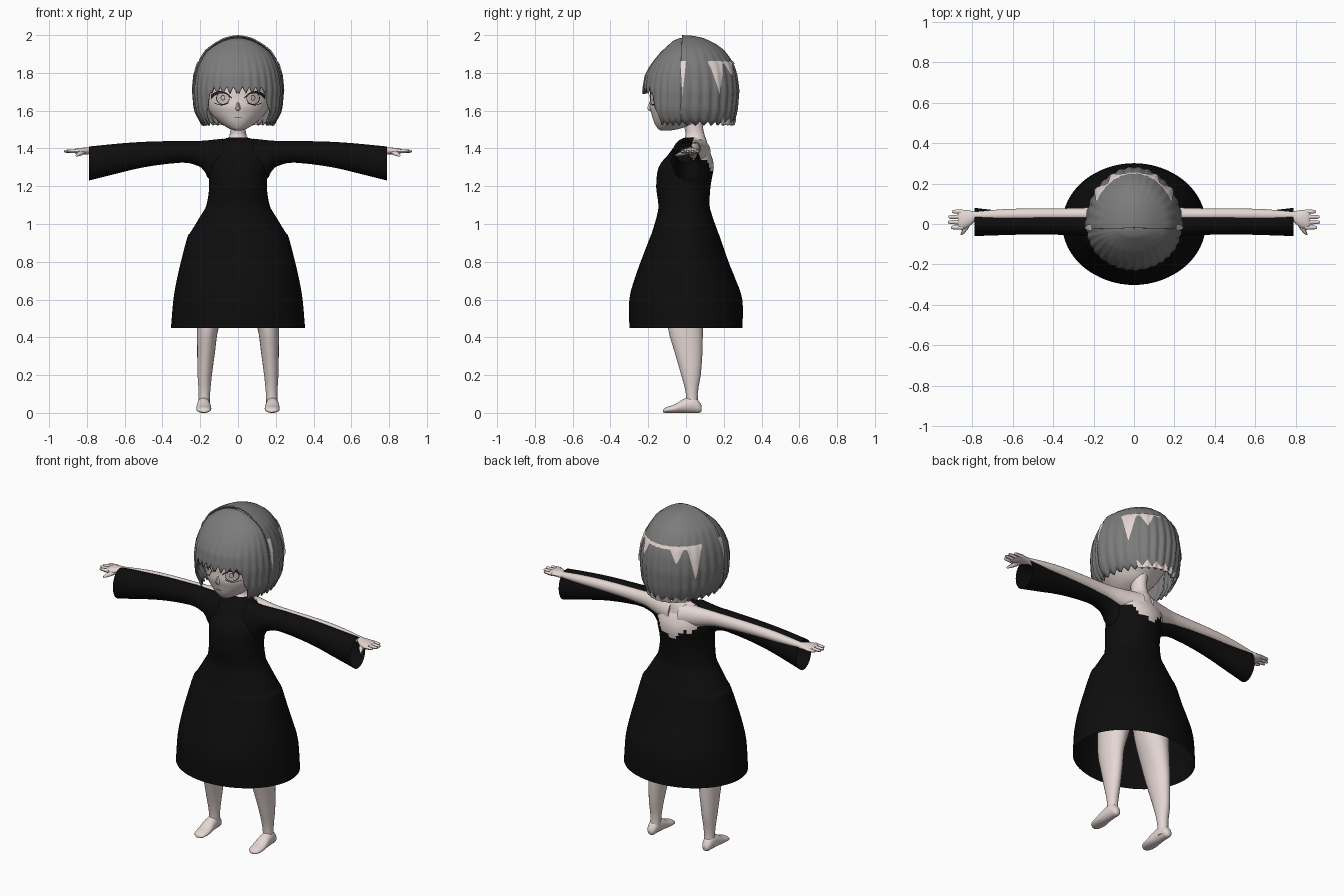
import bpy, bmesh
from math import sin, cos, pi, radians, degrees, sqrt

cube = bpy.data.objects.get("Cube")
if cube:
    bpy.data.objects.remove(cube)


def material(name, r, g, b):
    m = bpy.data.materials.new(name)
    m.use_nodes = True
    m.diffuse_color = (r, g, b, 1)
    bsdf = m.node_tree.nodes["Principled BSDF"]
    bsdf.inputs["Base Color"].default_value = (r, g, b, 1)
    bsdf.inputs["Roughness"].default_value = 0.8
    return m


SKIN = material("skin", 0.78, 0.68, 0.65)
HAIR = material("grey hair", 0.2, 0.2, 0.2)
BLACK = material("black cloth", 0.004, 0.004, 0.004)
IRIS = material("pale iris", 0.6, 0.52, 0.5)
LINE = material("dark lines", 0.02, 0.016, 0.016)


def grid(name, rows, mats, closed=False, caps=False, mirror=False, paint=None, thick=0):
    """Skin a grid of points; optionally close rings, cap ends and mirror."""
    bm = bmesh.new()
    vs = [[bm.verts.new(p) for p in row] for row in rows]
    n = len(rows[0])
    for a, b in zip(vs, vs[1:]):
        for j in range(n if closed else n - 1):
            k = (j + 1) % n
            bm.faces.new((a[j], a[k], b[k], b[j]))
    if caps:
        bm.faces.new(vs[0])
        bm.faces.new(vs[-1])
    bmesh.ops.remove_doubles(bm, verts=bm.verts, dist=0.0001)
    bmesh.ops.recalc_face_normals(bm, faces=bm.faces)
    if paint:
        for f in bm.faces:
            f.material_index = paint(f.calc_center_median())
    me = bpy.data.meshes.new(name)
    bm.to_mesh(me)
    bm.free()
    for m in mats:
        me.materials.append(m)
    ob = bpy.data.objects.new(name, me)
    bpy.context.collection.objects.link(ob)
    if mirror:
        ob.modifiers.new("Mirror", 'MIRROR').use_mirror_merge = False
    if thick:
        s = ob.modifiers.new("Thickness", 'SOLIDIFY')
        s.thickness, s.offset = thick, 0
    bpy.ops.object.select_all(action='DESELECT')
    ob.select_set(True)
    bpy.context.view_layer.objects.active = ob
    bpy.ops.object.shade_smooth_by_angle(angle=radians(45))
    return ob


def smooth_rows(rows, steps):
    """Resample a table of sections with a flowing curve."""
    out = []
    for i in range(len(rows) - 1):
        p0, p1, p2 = rows[max(i - 1, 0)], rows[i], rows[i + 1]
        p3 = rows[min(i + 2, len(rows) - 1)]
        for s in range(steps):
            t = s / steps
            out.append([b + t * (c - b) + t * (1 - t) * ((1 - t) * (c - a - 2 * (c - b) / 1 + (c - b))
                        + t * (2 * (c - b) - (d - b))) / 2
                        for a, b, c, d in zip(p0, p1, p2, p3)])
    return out + [list(rows[-1])]


def loft(name, axis, rows, mats, seg=24, steps=3, **kw):
    """Ellipse sections: position, then low/high on the two other axes."""
    rings = []
    for t, u0, u1, v0, v1 in smooth_rows(rows, steps):
        ring = []
        for j in range(seg):
            a = 2 * pi * j / seg
            u = (u0 + u1) / 2 + (u1 - u0) / 2 * cos(a)
            v = (v0 + v1) / 2 + (v1 - v0) / 2 * sin(a)
            ring.append({'x': (t, u, v), 'y': (u, t, v), 'z': (u, v, t)}[axis])
        rings.append(ring)
    return grid(name, rings, mats, closed=True, **kw)


def lookup(table, z):
    """Linear lookup in a table sorted by rising first column."""
    for a, b in zip(table, table[1:]):
        if z <= b[0]:
            t = max(0, (z - a[0]) / (b[0] - a[0]))
            return [p + t * (q - p) for p, q in zip(a, b)]
    return table[-1]


def centred(rows):
    return [(z, -w, w, y0, y1) for z, w, y0, y1 in rows]


# Dress, open at the hem, bare at the upper back
loft("dress", 'z', centred([
    (.45, .355, -.3, .3), (.6, .342, -.3, .298), (.7, .325, -.275, .265),
    (.8, .302, -.24, .225), (.93, .268, -.19, .18), (.955, .252, -.18, .17),
    (1.04, .2, -.155, .14), (1.1, .167, -.146, .125), (1.2, .153, -.158, .13),
    (1.3, .16, -.145, .147), (1.36, .155, -.1, .135), (1.4, .14, -.07, .115),
    (1.44, .1, -.04, .09), (1.46, .04, .0, .08)]), [BLACK, SKIN], seg=64, steps=4, caps=False,
    paint=lambda c: int(c.y > .04 and c.z > 1.255 + abs(c.x) * .6 + .015 * sin(c.x * 70)))

# Flared sleeves and the arms showing behind them
loft("sleeve", 'x', [
    (.08, -.08, .06, 1.22, 1.452), (.15, -.075, .06, 1.235, 1.444), (.175, -.07, .06, 1.275, 1.442),
    (.21, -.063, .06, 1.307, 1.44), (.3, -.055, .06, 1.325, 1.44), (.5, -.052, .06, 1.3, 1.435),
    (.65, -.055, .065, 1.265, 1.424), (.79, -.06, .08, 1.23, 1.41)], [BLACK], seg=32, mirror=True)
loft("arm", 'x', [
    (.03, .01, .13, 1.31, 1.45), (.14, .012, .1, 1.335, 1.442), (.25, .016, .08, 1.36, 1.437),
    (.5, .018, .077, 1.37, 1.432), (.65, .018, .073, 1.37, 1.422), (.8, .022, .06, 1.37, 1.403)],
    [SKIN], caps=True, mirror=True)

# Hands
loft("palm", 'x', [(.78, .02, .06, 1.37, 1.404), (.82, -.015, .068, 1.368, 1.404),
                   (.855, -.025, .07, 1.372, 1.4), (.872, -.02, .065, 1.38, 1.392)],
     [SKIN], seg=16, caps=True, mirror=True)
for i, tip in enumerate((.905, .92, .918, .9)):
    y, z = -.017 + i * .026, 1.385
    loft("finger", 'x', [(.845, y - .012, y + .012, z - .011, z + .011),
                         (tip - .01, y - .009, y + .009, z - .008, z + .008),
                         (tip, y - .004, y + .004, z - .004, z + .004)],
         [SKIN], seg=8, steps=2, caps=True, mirror=True)
loft("thumb", 'y', [(.02, .795, .84, 1.37, 1.4), (-.03, .825, .852, 1.36, 1.382),
                    (-.055, .85, .86, 1.358, 1.368)], [SKIN], seg=8, caps=True, mirror=True)

# Legs and feet
loft("leg", 'z', [
    (.02, .15, .21, .0, .07), (.1, .148, .208, .0, .062), (.2, .138, .214, -.025, .078),
    (.32, .122, .216, -.06, .087), (.45, .103, .217, -.095, .09), (.65, .04, .215, -.11, .1),
    (.9, .004, .19, -.11, .11)], [SKIN], caps=True, mirror=True)
loft("foot", 'y', [
    (-.122, .165, .195, .002, .016), (-.105, .147, .215, 0, .03), (-.06, .141, .221, 0, .045),
    (-.01, .146, .218, 0, .075), (.04, .15, .214, 0, .085), (.07, .157, .207, 0, .06),
    (.083, .17, .195, .01, .035)], [SKIN], caps=True, mirror=True)

# Neck and head
loft("neck", 'z', centred([(1.38, .1, .0, .12), (1.44, .07, -.025, .11), (1.465, .046, -.002, .1),
                           (1.52, .04, -.01, .09), (1.6, .045, -.02, .1)]), [SKIN], caps=True)
FACE = [(1.495, .016, -.135, -.08), (1.508, .052, -.152, -.02), (1.54, .1, -.17, .06),
        (1.58, .14, -.182, .1), (1.62, .163, -.192, .14), (1.66, .177, -.19, .17),
        (1.72, .186, -.188, .19), (1.8, .184, -.17, .19), (1.88, .14, -.11, .16), (1.94, .07, -.05, .09)]
loft("head", 'z', centred(FACE), [SKIN], seg=48, steps=4, caps=True)
loft("nose", 'z', centred([(1.598, .003, -.192, -.17), (1.612, .014, -.206, -.16),
                           (1.65, .005, -.192, -.17)]), [SKIN], seg=10, caps=True)


def face_strip(name, x0, x1, top, bottom, lift, mat, mirror=True, n=20):
    """Thin painted plate following the face between two edge curves."""
    def on_face(x, z):
        _, w, front, back = lookup(FACE, z)
        return (x, (front + back) / 2 - (back - front) / 2 * sqrt(max(0, 1 - (x / w) ** 2)) - lift, z)
    rows = []
    for i in range(n + 1):
        s = -cos(pi * i / n)
        x = (x0 + x1) / 2 + (x1 - x0) / 2 * s
        lo, hi = bottom(s), top(s)
        rows.append([on_face(x, lo + (hi - lo) * k / 4) for k in range(5)])
    grid(name, rows, [mat], mirror=mirror)


def disc(name, x, z, rx, rz, lift, mat):
    half = lambda s: rz * sqrt(max(0, 1 - s * s))
    face_strip(name, x - rx, x + rx, lambda s: z + half(s), lambda s: z - half(s), lift, mat)


# Eyes: dark ring, pale iris, fine pupil, heavy upper lash, mouth
disc("iris_ring", .08, 1.666, .036, .034, .004, LINE)
disc("iris", .08, 1.666, .032, .03, .0055, IRIS)
disc("pupil_ring", .08, 1.668, .012, .014, .007, LINE)
disc("pupil", .08, 1.668, .009, .011, .0085, IRIS)
face_strip("upper_lash", .032, .142, lambda s: 1.703 - .026 * s * s + .008 * s,
           lambda s: 1.692 - .03 * s * s, .0095, LINE)
face_strip("lower_lash", .05, .125, lambda s: 1.632 + .012 * s * s,
           lambda s: 1.628 + .012 * s * s, .0095, LINE)
face_strip("mouth", -.018, .018, lambda s: 1.565, lambda s: 1.561, .004, LINE, mirror=False)

# Bobbed hair: half width, front depth and back depth around the crown
CROWN_Y, TOP = -.02, 2.0
BOB = [(1.5, .175, .18, .255), (1.52, .185, .19, .265), (1.6, .228, .21, .288), (1.71, .238, .212, .297),
       (1.79, .228, .2, .287), (1.84, .214, .175, .272), (1.88, .197, .147, .25), (1.92, .172, .115, .22),
       (1.957, .126, .076, .172), (1.985, .075, .045, .11), (1.996, .035, .02, .06), (TOP, 0, 0, 0)]


def bob_point(deg, z, scale=1.0):
    """Point on the hair surface; zero degrees is the front."""
    _, w, front, back = lookup(BOB, z)
    a = radians(deg)
    depth = front if cos(a) > 0 else back
    r = scale * (1 + .013 * sin(deg * .55) * min(1, (TOP - z) / .3))
    return (w * sin(a) * r, CROWN_Y - depth * cos(a) * r, z)


def zigzag(deg, period):
    return abs((deg / period) % 1 - .5) * 2


def hair_edge(deg):
    d = abs(deg)
    if d < 38:
        return 1.688 + .04 * zigzag(d + 3, 9)
    drop = min(1, (d - 38) / 17)
    return 1.69 - .17 * drop + .025 * zigzag(d, 10)


def hair(name, d0, d1, n, scale, lower):
    rows = []
    for i in range(n + 1):
        d = d0 + (d1 - d0) * i / n
        low = hair_edge(d if d <= 180 else 360 - d)
        col = []
        for k in range(25):
            z = TOP - (TOP - low) * (1 - cos(pi / 2 * k / 24))
            x, y, z = bob_point(d, z, scale)
            col.append((x, y, z - lower * max(0, (z - 1.7) / .3)))
        rows.append(col)
    grid(name, rows, [HAIR], thick=.008)


hair("front_hair", -91, 91, 120, .97, .018)
hair("back_hair", 88, 272, 120, 1.0, .004)


# Pale jagged panels lying on the back and sides of the hair
def panel(name, d0, d1, top, bottom):
    rows = []
    for i in range(61):
        d = d0 + (d1 - d0) * i / 60
        lo, hi = bottom(d), top(d)
        rows.append([bob_point(180 - d, lo + (hi - lo) * k / 8, 1.035) for k in range(9)])
    grid(name, rows, [SKIN])


def drip(d, at, width):
    return max(0, 1 - abs(abs(d) - at) / width)


panel("upper_back_panel", -60, 60, lambda d: 1.862,
      lambda d: 1.846 - .17 * drip(d, 50, 9) - .08 * drip(d, 27, 9))
panel("lower_back_panel", -42, 42, lambda d: 1.535 + .03 * zigzag(d, 14), lambda d: 1.525)
for side in (-1, 1):
    panel("side_panel", side * 86, side * 94, lambda d: 1.862, lambda d: 1.86 - .18 * drip(d, 90, 4))
